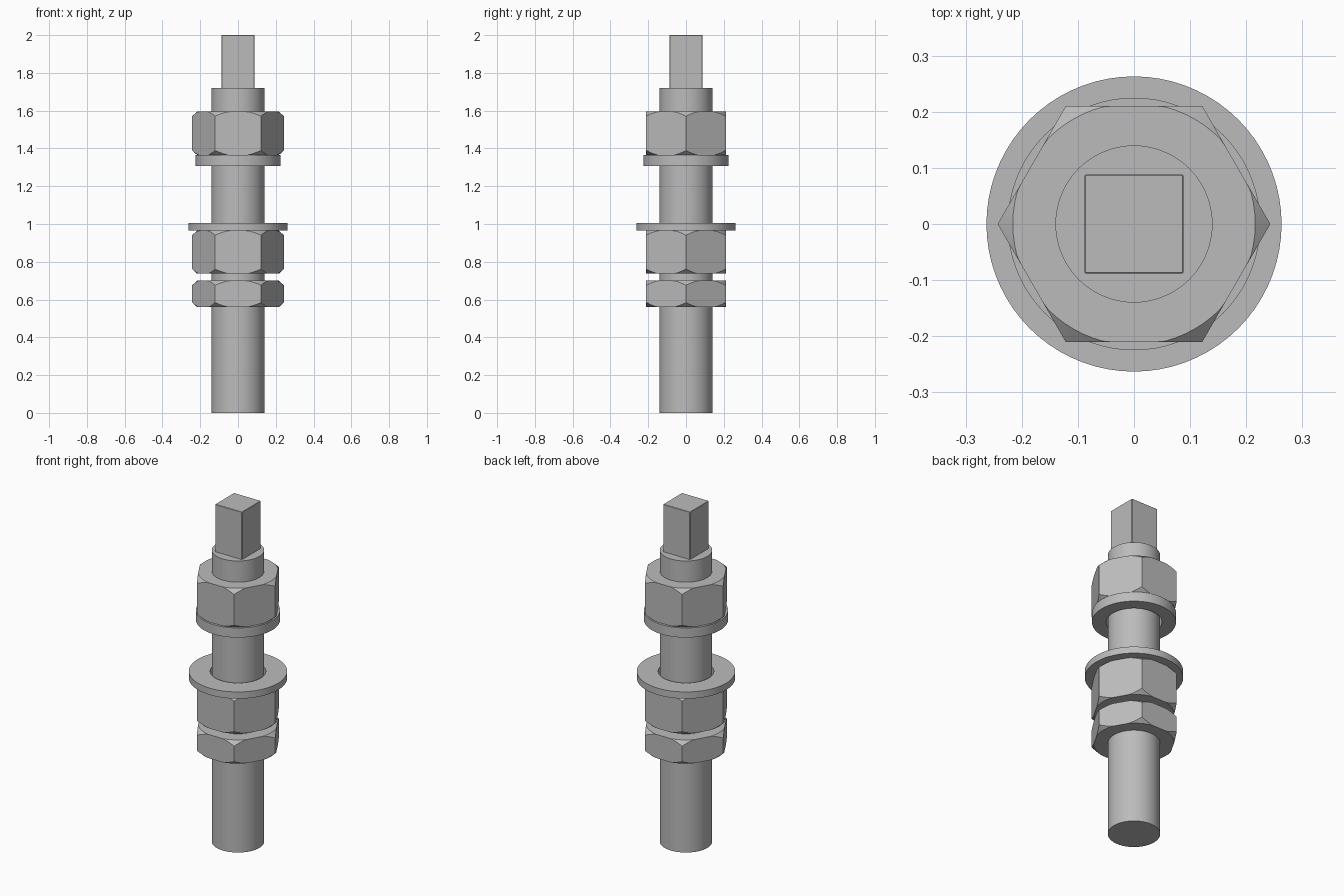
import bpy, bmesh
from math import cos, sin, pi, radians

if "Cube" in bpy.data.objects:
    bpy.data.objects.remove(bpy.data.objects["Cube"])

STEEL = (0.5, 0.5, 0.5, 1)
steel = bpy.data.materials.new("grey steel")
steel.use_nodes = True
steel.diffuse_color = STEEL
steel.node_tree.nodes["Principled BSDF"].inputs["Base Color"].default_value = STEEL

SEGMENTS = 72
ROD_RADIUS = 0.14
NUT_CORNER = 0.243
NUT_FACE_RADIUS = 0.216


def finish(name, bm):
    bmesh.ops.remove_doubles(bm, verts=bm.verts, dist=1e-5)
    bmesh.ops.recalc_face_normals(bm, faces=bm.faces)
    mesh = bpy.data.meshes.new(name)
    bm.to_mesh(mesh)
    bm.free()
    mesh.materials.append(steel)
    obj = bpy.data.objects.new(name, mesh)
    bpy.context.collection.objects.link(obj)
    bpy.ops.object.select_all(action="DESELECT")
    obj.select_set(True)
    bpy.context.view_layer.objects.active = obj
    bpy.ops.object.shade_smooth_by_angle(angle=radians(20))
    return obj


def sweep(name, profile):
    """Close a loop of (radius, height) points, given per angle, around z."""
    bm = bmesh.new()
    loops = []
    for i in range(SEGMENTS):
        a = 2 * pi * i / SEGMENTS
        loops.append([bm.verts.new((r * cos(a), r * sin(a), z)) for r, z in profile(a)])
    for i, here in enumerate(loops):
        there = loops[(i + 1) % SEGMENTS]
        for j in range(len(here)):
            k = (j + 1) % len(here)
            bm.faces.new((here[j], there[j], there[k], here[k]))
    return finish(name, bm)


def washer(name, radius, z0, z1):
    bore = ROD_RADIUS + 0.009
    return sweep(name, lambda a: [(bore, z0), (radius, z0), (radius, z1), (bore, z1)])


def hex_nut(name, z0, z1):
    # Hexagonal outline trimmed by a cone at both ends
    def profile(a):
        outline = NUT_CORNER * cos(pi / 6) / cos(a % (pi / 3) - pi / 6)
        face = min(outline, NUT_FACE_RADIUS)
        drop = (outline - face) * 0.9
        bore = ROD_RADIUS - 0.002
        return [(bore, z0), (face, z0), (outline, z0 + drop),
                (outline, z1 - drop), (face, z1), (bore, z1)]
    return sweep(name, profile)


# Round rod
bm = bmesh.new()
bmesh.ops.create_cone(bm, cap_ends=True, segments=SEGMENTS, radius1=ROD_RADIUS,
                      radius2=ROD_RADIUS, depth=1.72)
bmesh.ops.translate(bm, verts=bm.verts, vec=(0, 0, 0.86))
finish("threaded_rod", bm)

# Square drive end with slightly eased edges
bm = bmesh.new()
bmesh.ops.create_cube(bm, size=1)
bmesh.ops.scale(bm, verts=bm.verts, vec=(0.176, 0.176, 0.3))
bmesh.ops.translate(bm, verts=bm.verts, vec=(0, 0, 1.85))
bmesh.ops.bevel(bm, geom=bm.edges[:], offset=0.002, segments=1, affect="EDGES")
finish("square_drive", bm)

# Nuts and washers
hex_nut("lock_nut", 0.56, 0.70)
hex_nut("lower_nut", 0.737, 0.965)
washer("lower_washer", 0.263, 0.965, 1.005)
washer("upper_washer", 0.225, 1.308, 1.365)
hex_nut("upper_nut", 1.365, 1.595)
